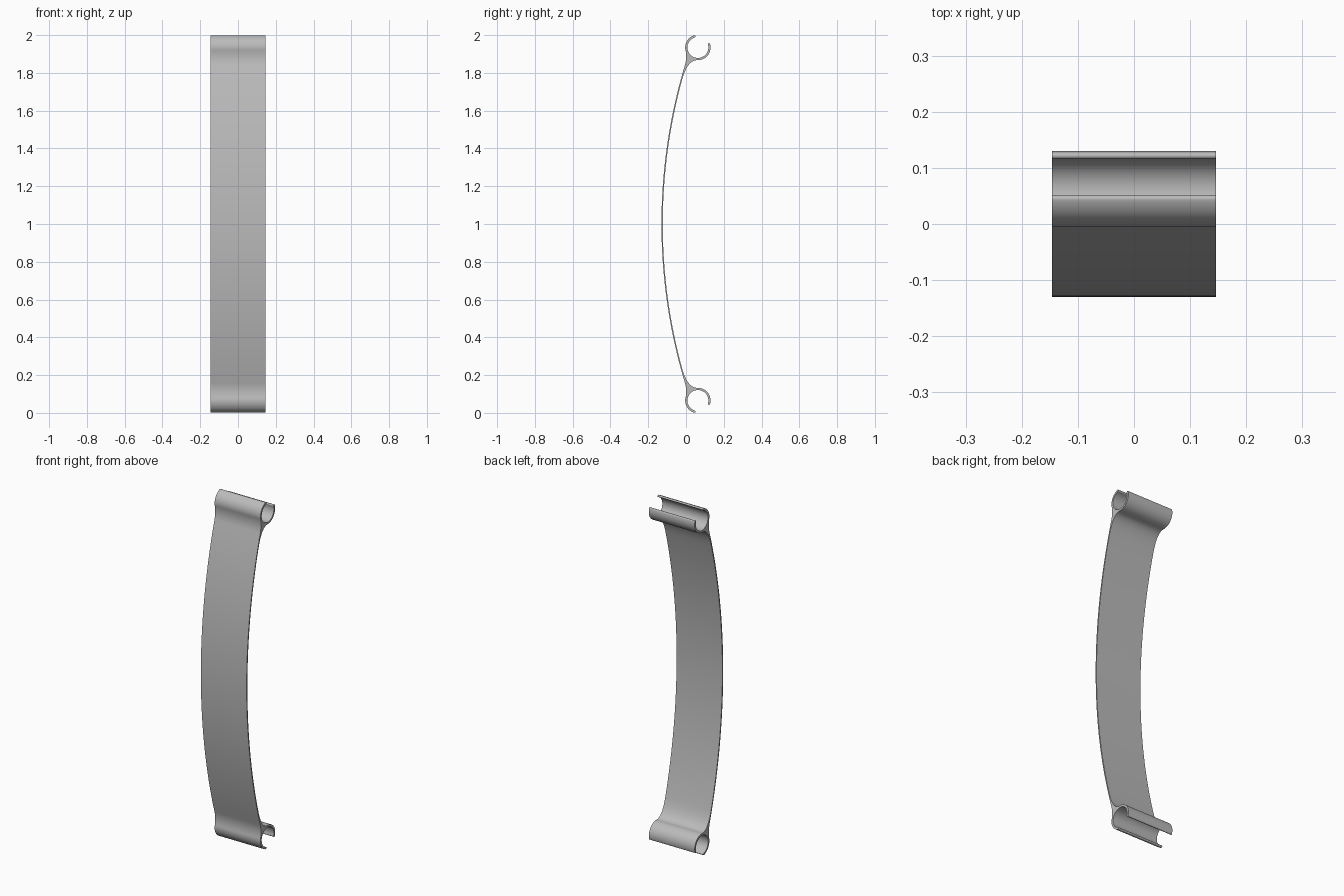
import bpy, bmesh
from math import cos, sin, radians, sqrt
from mathutils import Vector

cube = bpy.data.objects.get("Cube")
if cube:
    bpy.data.objects.remove(cube, do_unlink=True)

HALF_W = 0.146                     # half width of the extrusion
CY, CZ = 0.0628, 1.9345            # centre of the upper clip
R_OUT, R_IN = 0.0672, 0.0555
BOW_R, THICK = 2.91, 0.007         # bowed strip
TIP_A, TIP_B = 107, 376            # clip opening, in degrees

metal = bpy.data.materials.new("grey metal")
metal.use_nodes = True
grey = (0.5, 0.5, 0.5, 1)
metal.diffuse_color = grey
metal.node_tree.nodes["Principled BSDF"].inputs["Base Color"].default_value = grey


def bow(z, offset=0.0):
    """Point on the bowed strip, concentric with its front face."""
    r = BOW_R - offset
    return Vector((BOW_R - 0.13 - sqrt(r * r - (z - 1) ** 2), z))


def bow_tangent(z, offset=0.0):
    r = BOW_R - offset
    return Vector(((z - 1) / sqrt(r * r - (z - 1) ** 2), 1))


def arc(cy, cz, r, a, b, n):
    angles = [radians(a + (b - a) * i / n) for i in range(n + 1)]
    return [Vector((cy + r * cos(t), cz + r * sin(t))) for t in angles]


def blend(p, c, q, n=12):
    """Inner points of a quadratic curve from p to q."""
    ts = [i / n for i in range(1, n)]
    return [p * (1 - t) ** 2 + c * 2 * t * (1 - t) + q * t * t for t in ts]


def tip(angle, a):
    """Rounded clip end, without its end points."""
    mid, t = (R_OUT + R_IN) / 2, radians(angle)
    return arc(CY + mid * cos(t), CZ + mid * sin(t),
               (R_OUT - R_IN) / 2, a, a - 180 if a > 360 else a + 180, 8)[1:-1]


# Upper half of the side profile: front face, clip, back face
front_end, back_end = 1.84, 1.76
front = [bow(1 + (front_end - 1) * i / 24) for i in range(25)]
back = [bow(1 + (back_end - 1) * i / 24, THICK) for i in range(24, -1, -1)]
outer_front = arc(CY, CZ, R_OUT, 190, TIP_A, 20)
inner = arc(CY, CZ, R_IN, TIP_A, TIP_B, 60)
outer_back = arc(CY, CZ, R_OUT, TIP_B, 266, 28)

front_ctrl = front[-1] + bow_tangent(front_end) * 0.041
back_ctrl = back[0] + bow_tangent(back_end, THICK) * (outer_back[-1].y - back_end)


def end_cap(angle, start, sweep):
    mid, t = (R_OUT + R_IN) / 2, radians(angle)
    return arc(CY + mid * cos(t), CZ + mid * sin(t),
               (R_OUT - R_IN) / 2, start, start + sweep, 8)[1:-1]


half = (front + blend(front[-1], front_ctrl, outer_front[0]) + outer_front
        + end_cap(TIP_A, TIP_A, -180) + inner
        + end_cap(TIP_B, TIP_B + 180, -180) + outer_back
        + blend(outer_back[-1], back_ctrl, back[0]) + back)
# Mirror about mid height and close the loop
profile = half + [Vector((p.x, 2 - p.y)) for p in reversed(half[1:-1])]

bm = bmesh.new()
face = bm.faces.new([bm.verts.new((-HALF_W, p.x, p.y)) for p in profile])
ext = bmesh.ops.extrude_face_region(bm, geom=[face])
bmesh.ops.translate(bm, vec=(2 * HALF_W, 0, 0),
                    verts=[v for v in ext["geom"] if isinstance(v, bmesh.types.BMVert)])
if not any(len(f.verts) > 4 and f.calc_center_median().x < 0 for f in bm.faces):
    bm.faces.new([v for v in bm.verts if v.co.x < 0])
bmesh.ops.recalc_face_normals(bm, faces=bm.faces)

mesh = bpy.data.meshes.new("bowed_clip_strip")
bm.to_mesh(mesh)
bm.free()
mesh.materials.append(metal)
strip = bpy.data.objects.new("bowed_clip_strip", mesh)
bpy.context.collection.objects.link(strip)
bpy.ops.object.select_all(action="DESELECT")
strip.select_set(True)
bpy.context.view_layer.objects.active = strip
bpy.ops.object.shade_smooth_by_angle(angle=radians(30))
